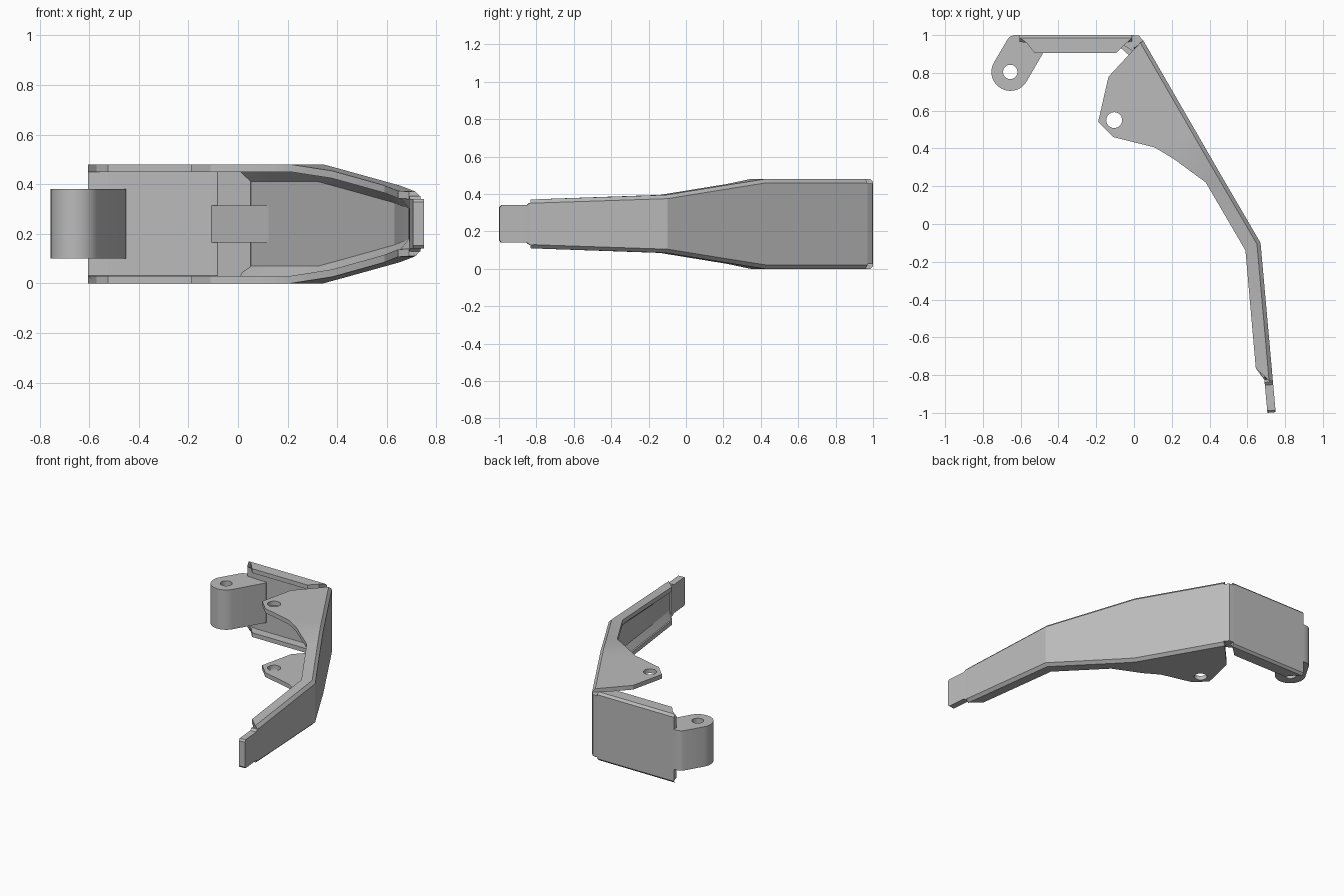
import bpy, bmesh, math
from mathutils import Vector

HEIGHT = 0.48

if "Cube" in bpy.data.objects:
    bpy.data.objects.remove(bpy.data.objects["Cube"], do_unlink=True)

steel = bpy.data.materials.new("plain grey steel")
steel.use_nodes = True
grey = (0.5, 0.5, 0.5, 1)
steel.diffuse_color = grey
steel.node_tree.nodes["Principled BSDF"].inputs["Base Color"].default_value = grey


def finish(bm, name):
    bmesh.ops.recalc_face_normals(bm, faces=bm.faces)
    mesh = bpy.data.meshes.new(name)
    bm.to_mesh(mesh)
    bm.free()
    mesh.materials.append(steel)
    ob = bpy.data.objects.new(name, mesh)
    bpy.context.collection.objects.link(ob)
    return ob


def loft(name, rings):
    """Skin closed rings of equal length and cap both ends."""
    bm = bmesh.new()
    rows = [[bm.verts.new(p) for p in ring] for ring in rings]
    n = len(rows[0])
    for a, b in zip(rows, rows[1:]):
        for i in range(n):
            j = (i + 1) % n
            bm.faces.new((a[i], a[j], b[j], b[i]))
    bm.faces.new(rows[0])
    bm.faces.new(rows[-1])
    return finish(bm, name)


def prism(name, outline, z0, z1):
    return loft(name, [[(x, y, z) for x, y in outline] for z in (z0, z1)])


def circle(cx, cy, r, start=0, sweep=360, steps=32):
    count = steps if sweep == 360 else steps + 1
    angles = [math.radians(start + sweep * i / steps) for i in range(count)]
    return [(cx + r * math.cos(a), cy + r * math.sin(a)) for a in angles]


def drill(ob, cx, cy, r):
    cutter = prism("hole_cutter", circle(cx, cy, r), -0.1, HEIGHT + 0.1)
    cutter.hide_render = True
    mod = ob.modifiers.new("hole", "BOOLEAN")
    mod.operation, mod.solver, mod.object = "DIFFERENCE", "EXACT", cutter
    bpy.context.view_layer.objects.active = ob
    bpy.ops.object.modifier_apply(modifier=mod.name)
    bpy.data.objects.remove(cutter, do_unlink=True)


def smooth(ob):
    bpy.ops.object.select_all(action="DESELECT")
    ob.select_set(True)
    bpy.context.view_layer.objects.active = ob
    bpy.ops.object.shade_smooth_by_angle(angle=math.radians(25))


def channel_ring(outer, normal, edge, top, wall, fillet, drop, cham):
    """Folded channel section: wall, two bends and two flanges."""
    p, n, e = Vector(outer), Vector(normal).normalized(), Vector(edge)
    reach = (e - p).dot(n)
    w, f = min(wall, reach * 0.7), min(fillet, reach * 0.9)
    half = [(p, top - cham), (p + n * cham, top), (e, top), (e, top - 0.03),
            (p + n * f, top - 0.03), (p + n * w, top - 0.03 - drop)]
    upper = [(q.x, q.y, z) for q, z in half]
    return upper + [(x, y, HEIGHT - z) for x, y, z in reversed(upper)]


# Long arm: flange edge points, wall points found square to the wall
start, along, inward = Vector((0.05, 0.97)), Vector((0.5, -0.866)), Vector((-0.866, -0.5))
knee = Vector((0.67, -0.1))
slope_from, slope_to = 0.624, 1.237
ear_edge = [(0, 0.925), (-0.135, 0.78), (-0.19, 0.54), (-0.11, 0.46),
            (0.11, 0.405), (0.21, 0.345), (0.38, 0.22)]
bend = dict(wall=0.042, fillet=0.075, drop=0.04, cham=0.02)
rings = []
for edge in ear_edge:
    s = max(0, (Vector(edge) - start).dot(along))
    if edge == ear_edge[0]:
        s = 0
    fall = max(0, (s - slope_from) / (slope_to - slope_from))
    rings.append(channel_ring(start + along * s, inward, edge, HEIGHT - 0.085 * fall, **bend))
low_in = Vector((-0.996, -0.089))
rings.append(channel_ring(knee, inward + low_in, (0.59, -0.14), 0.395, **bend))
rings.append(channel_ring((0.729, -0.76), low_in, (0.645, -0.765), 0.373, **bend))
rings.append(channel_ring((0.735, -0.83), low_in, (0.69, -0.805), 0.37, **bend))
arm = loft("long_arm", rings)
drill(arm, -0.105, 0.55, 0.042)

# Flat tongue at the free end of the arm
rings = []
for x, y, top in ((0.734, -0.815, 0.352), (0.735, -0.835, 0.352), (0.737, -0.85, 0.34),
                  (0.749, -0.985, 0.34), (0.75, -0.996, 0.328)):
    p = Vector((x, y))
    q = p + low_in * 0.044
    rings.append([(p.x, p.y, top), (q.x, q.y, top),
                  (q.x, q.y, HEIGHT - top), (p.x, p.y, HEIGHT - top)])
loft("end_tongue", rings)

# Back plate with short mitred flanges
rings = [channel_ring((x, 1), (0, -1), (ex, ey), HEIGHT, 0.034, 0.036, 0.001, 0.015)
         for x, ex, ey in ((-0.605, -0.57, 0.96), (-0.525, -0.525, 0.905),
                           (-0.095, -0.095, 0.905), (-0.01, -0.04, 0.958))]
loft("back_plate", rings)

# Corner bend between plate and arm, with its stiffening gusset
prism("corner_bend", [(-0.09, 0.975), (-0.012, 0.995), (-0.01, 1), (0.025, 0.998),
                      (0.05, 0.97), (0.07, 0.925), (0.05, 0.88), (-0.08, 0.962)],
      0.025, HEIGHT - 0.025)
prism("corner_gusset", [(-0.11, 0.968), (0, 0.975), (0.06, 0.92), (0.16, 0.74), (0.15, 0.735)],
      0.165, 0.315)

# Hinge lug with round eye
eye = (-0.655, 0.805)
outline = circle(*eye, 0.1, 150, 180, 24)
outline += [(-0.452, 0.955), (-0.455, 0.975), (-0.6, 0.975), (-0.604, 1),
            (-0.635, 1), (-0.655, 0.992), (-0.668, 0.98)]
lug = prism("hinge_lug", outline, 0.1, 0.38)
drill(lug, *eye, 0.038)
for ob in (arm, lug):
    smooth(ob)
